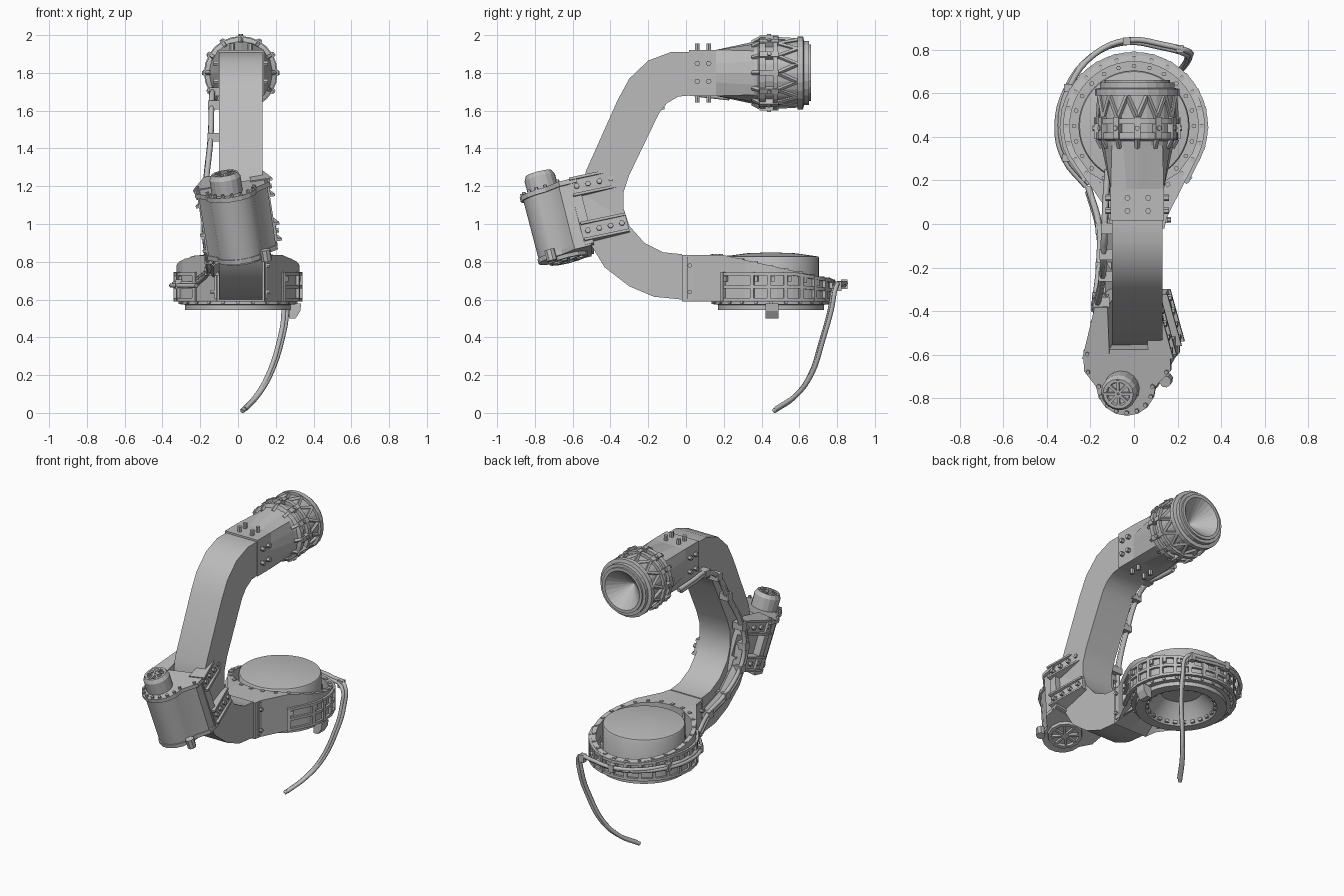
import bpy, bmesh, math
from math import sin, cos, pi, radians, atan2
from mathutils import Vector as V, Matrix

if "Cube" in bpy.data.objects:
    bpy.data.objects.remove(bpy.data.objects["Cube"])

mat = bpy.data.materials.new("neutral grey")
mat.use_nodes = True
grey = (0.5, 0.5, 0.5, 1)
mat.diffuse_color = grey
mat.node_tree.nodes["Principled BSDF"].inputs["Base Color"].default_value = grey


def finish(name, bm, smooth=False):
    bmesh.ops.remove_doubles(bm, verts=bm.verts, dist=0.0002)
    bmesh.ops.recalc_face_normals(bm, faces=bm.faces)
    me = bpy.data.meshes.new(name)
    bm.to_mesh(me)
    bm.free()
    me.materials.append(mat)
    ob = bpy.data.objects.new(name, me)
    bpy.context.collection.objects.link(ob)
    if smooth:
        bpy.ops.object.select_all(action='DESELECT')
        ob.select_set(True)
        bpy.context.view_layer.objects.active = ob
        bpy.ops.object.shade_smooth_by_angle(angle=radians(35))


def loft(bm, rings, caps=True):
    vs = [[bm.verts.new(p) for p in r] for r in rings]
    n = len(vs[0])
    for a, b in zip(vs, vs[1:]):
        for i in range(n):
            j = (i + 1) % n
            bm.faces.new((a[i], a[j], b[j], b[i]))
    if caps:
        bm.faces.new(vs[0])
        bm.faces.new(vs[-1])


def box(bm, c, size, m=Matrix()):
    c, h = V(c), V(size) / 2
    sq = [(-1, -1), (1, -1), (1, 1), (-1, 1)]
    loft(bm, [[m @ (c + V((x * h.x, y * h.y, z * h.z))) for x, y in sq] for z in (-1, 1)])


def rod(bm, a, b, r, n=6):
    a, b = V(a), V(b)
    q = (b - a).to_track_quat('Z', 'Y')
    ring = [q @ V((cos(2 * pi * i / n), sin(2 * pi * i / n), 0)) * r for i in range(n)]
    loft(bm, [[e + p for p in ring] for e in (a, b)])


def lathe(bm, prof, m, n):
    """Revolve (radius, height) points about the z axis of m."""
    loft(bm, [[m @ V((r * cos(2 * pi * i / n), r * sin(2 * pi * i / n), h))
               for i in range(n)] for r, h in prof], caps=False)


def cable(name, pts, width, gap, axis):
    """Two strands side by side along a path."""
    for s in (-1, 1):
        cu = bpy.data.curves.new(name, 'CURVE')
        cu.dimensions, cu.bevel_depth, cu.bevel_resolution = '3D', width, 1
        cu.resolution_u, cu.use_fill_caps = 4, True
        sp = cu.splines.new('BEZIER')
        sp.bezier_points.add(len(pts) - 1)
        for p, bp in zip(pts, sp.bezier_points):
            bp.co = V(p) + V(axis) * gap * s
            bp.handle_left_type = bp.handle_right_type = 'AUTO'
        cu.materials.append(mat)
        bpy.context.collection.objects.link(bpy.data.objects.new(name, cu))


# C-shaped arm: outer and inner edge, from head to base
outer = [(.02, 1.91), (-.08, 1.91), (-.2, 1.865), (-.3, 1.77), (-.36, 1.66), (-.53, 1.28),
         (-.56, 1.1), (-.51, .9), (-.43, .77), (-.3, .67), (-.17, .615), (-.02, .6)]
inner = [(.02, 1.68), (-.04, 1.675), (-.1, 1.64), (-.14, 1.59), (-.17, 1.53), (-.3, 1.26),
         (-.33, 1.17), (-.33, 1.08), (-.3, .99), (-.22, .9), (-.12, .85), (-.02, .84)]
bm = bmesh.new()
loft(bm, [[(-.1, *o), (.13, *o), (.13, *i), (-.1, *i)] for o, i in zip(outer, inner)])
finish("curved_arm", bm, True)

# Base housing: teardrop wall with a sloping rim around a round well
C = V((0, .45))
arc = [C + V((cos(a), sin(a))) * .325 for a in [radians(-25 + 230 * i / 30) for i in range(31)]]
arc = [V((.237, .2))] + arc + [V((-.225, .21))]
tear = arc + [V((-.12, .06)), V((-.11, -.02)), V((.02, -.02)), V((.14, -.02)), V((.15, .03))]
well = [C + (p - C).normalized() * .295 for p in tear]
rim = lambda p: .835 - max(0, p.y - .2) * .225
bm = bmesh.new()
loft(bm, [[(*p, .66) for p in well], [(*p, .59) for p in tear],
          [(*p, rim(p)) for p in tear], [(*p, rim(p)) for p in well],
          [(*p, .66) for p in well]], caps=False)
bm.faces.new([bm.verts.new((*p, .66)) for p in well])
finish("base_housing", bm)

# Frame of bands and ribs around the housing
bm = bmesh.new()
top = lambda p: min(.745, rim(p) - .005)
for low, f in ((.59, 0), (.59, .45), (.59, .88)):
    loft(bm, [[(*(C + (p - C) * k), low + (top(p) - low) * f + dz)
               for k, dz in ((.98, 0), (1.045, 0), (1.045, .018), (.98, .018))] for p in arc])
for p in arc[::2]:
    m = Matrix.Translation((*C, 0)) @ Matrix.Rotation(atan2(p.y - C.y, p.x - C.x), 4, 'Z')
    r, t = (p - C).length, top(p)
    box(bm, (r + .005, 0, (.59 + t) / 2), (.022, .02, t - .59), m)
    box(bm, (r + .006, .022, t - .035), (.014, .018, .03), m)
for x in (-.118, .148):
    box(bm, (x, .1, .715), (.012, .19, .22))
finish("housing_frame", bm)

# Domed drum with a dished underside and bottom flange
bm = bmesh.new()
mb = Matrix.Translation((*C, 0))
lathe(bm, [(0, .74), (.1, .69), (.215, .555), (.22, .545), (.28, .545), (.28, .572), (.305, .575), (.305, .6),
           (.255, .6), (.255, .82), (.25, .828), (.13, .845), (0, .85)], mb, 40)
finish("drum", bm, True)

# Bolts of the drum flange, well floor, rim and neck
bm = bmesh.new()
for i in range(24):
    m = mb @ Matrix.Rotation(2 * pi * i / 24, 4, 'Z')
    rod(bm, m @ V((.275, 0, .66)), m @ V((.275, 0, .69)), .011)
    rod(bm, m @ V((.3, 0, .586)), m @ V((.314, 0, .586)), .01)
    box(bm, (.21, 0, .567), (.02, .025, .025), m)
    box(bm, (.31, 0, rim(m @ V((.31, 0, 0)))), (.02, .02, .01), m)
for x, d in ((-.12, -.025), (.15, .02)):
    for z in (.64, .78):
        rod(bm, (x, .02, z), (x + d, .02, z), .012)
finish("base_bolts", bm)
bm = bmesh.new()
loft(bm, [[(x, .42, z), (x, .49, z), (x + w, .49, z), (x + w, .42, z)]
          for x, w, z in ((.27, .035, .5), (.27, .06, .54), (.27, .065, .58))])
finish("stop_block", bm)

# Head: square bracket lofted into a round collar
H = V((.015, 1.8))
def section(y, r, square):
    ring = []
    for i in range(16):
        c, s = cos(2 * pi * i / 16), sin(2 * pi * i / 16)
        k = 1 / max(abs(c), abs(s)) if square else 1
        ring.append((H.x + r * k * c, y, H.y + r * k * s))
    return ring
bm = bmesh.new()
loft(bm, [section(.015, .122, True), section(.16, .122, True),
          section(.36, .165, False), section(.42, .175, False)])
finish("head_bracket", bm)

# Round head with a conical recess
bm = bmesh.new()
mh = Matrix.Translation((H.x, 0, H.y)) @ Matrix.Rotation(-pi / 2, 4, 'X')
lathe(bm, [(0, .38), (.165, .38), (.19, .39), (.19, .42), (.17, .42), (.17, .46), (.195, .46), (.195, .485),
           (.175, .485), (.175, .59), (.193, .59), (.193, .62), (.17, .625), (.17, .65),
           (.15, .65), (.15, .662), (.13, .662), (0, .53)], mh, 24)
finish("head", bm)

# Collar blocks, gussets and zigzag struts of the head
bm = bmesh.new()
at = lambda r, a, y: mh @ V((r * cos(a), r * sin(a), y))
for i in range(12):
    a, b = 2 * pi * i / 12, 2 * pi * (i + .5) / 12
    m = mh @ Matrix.Rotation(a, 4, 'Z')
    box(bm, (.183, 0, .44), (.032, .03, .1), m)
    rod(bm, m @ V((.16, 0, .35)), m @ V((.182, 0, .39)), .012, 4)
    rod(bm, m @ V((.19, 0, .44)), m @ V((.206, 0, .44)), .012)
    rod(bm, at(.178, a, .485), at(.178, b, .59), .012, 4)
    rod(bm, at(.178, b, .59), at(.178, 2 * b - a, .485), .012, 4)
for y in (.06, .12):
    for s in (-1, 1):
        for k in (-.045, .05):
            rod(bm, (H.x + s * .12, y, H.y + k), (H.x + s * .145, y, H.y + k), .015)
            rod(bm, (H.x + k, y, H.y + s * .12), (H.x + k, y, H.y + s * .156), .014)
finish("head_fittings", bm)

# Tilted motor: rounded body between two plates
M = (Matrix.Translation((0, -.67, 1)) @ Matrix.Rotation(radians(-9), 4, 'Y')
     @ Matrix.Rotation(radians(14), 4, 'X'))
def outline(k, z):
    pts = [(.19, .13), (-.19, .13), (-.19, .04)]
    pts += [(-.01 + .13 * cos(a), -.03 + .13 * sin(a)) for a in [pi + pi * i / 8 for i in range(9)]]
    return [M @ V((x * k, y * k, z)) for x, y in pts + [(.19, .04)]]
bm = bmesh.new()
loft(bm, [outline(.95, -.17), outline(.97, .18)])
finish("motor_body", bm, True)
bm = bmesh.new()
loft(bm, [outline(1.06, .165), outline(1.06, .19)])
loft(bm, [outline(.99, -.18), outline(.99, -.155)])
finish("motor_plates", bm)

# Motor cap, bottom fan ring and bolts
bm = bmesh.new()
mc = M @ Matrix.Translation((-.03, -.04, 0))
lathe(bm, [(0, .19), (.083, .19), (.083, .27), (.07, .295), (.055, .295), (.05, .28), (0, .28)], mc, 16)
lathe(bm, [(0, -.17), (.11, -.17), (.105, -.2), (.085, -.2), (.08, -.185), (0, -.185)], M, 12)
for i in range(8):
    m = Matrix.Rotation(2 * pi * i / 8, 4, 'Z')
    box(bm, (.035, 0, .285), (.06, .012, .022), mc @ m)
    box(bm, (.045, 0, -.192), (.09, .014, .02), M @ m)
for p in outline(.96, .185)[1:]:
    rod(bm, p, p + M.to_3x3() @ V((0, 0, .02)), .01)
rod(bm, M @ V((.12, -.09, -.2)), M @ V((.12, -.09, -.14)), .028, 8)
finish("motor_fittings", bm)

# Clamp with wedge-shaped jaws gripping the arm
bm = bmesh.new()
box(bm, (0, .12, .01), (.38, .05, .36), M)
def wedge(s, x0, x1, face, z, h):
    loft(bm, [[M @ V((x, y, z + dz)) for x, dz in ((face, -h), (s, -h), (s, h), (face, h))]
              for s, y in ((x0, .1), (x1, .345))])
for side, x0, x1, face in ((1, .195, .15, .1), (-1, -.185, -.13, -.08)):
    wedge(side, x0 - side * .035, x1 - side * .02, face, .03, .16)
    for z in (.145, -.1):
        wedge(side, x0, x1, face, z, .05)
        for dz in (-.044, .044):
            wedge(side, x0 + side * .022, x1 + side * .01, face, z + dz, .007)
        for i in range(4):
            p = V((x0 + (x1 - x0) * (i + .5) / 4, .13 + .062 * i, z))
            rod(bm, M @ p, M @ (p + V((side * .018, 0, 0))), .015)
finish("clamp", bm)

# Cable trunk on the right flank of the arm
trunk = [(-.12, .24, 1.675), (-.13, .1, 1.69), (-.135, -.02, 1.7), (-.14, -.14, 1.63), (-.145, -.24, 1.46),
         (-.17, -.36, 1.22), (-.18, -.38, 1.08), (-.175, -.34, .94), (-.16, -.2, .81), (-.16, -.02, .75),
         (-.21, .16, .7)]
cable("arm_hose", trunk, .015, .013, (0, .8, .6))
bm = bmesh.new()
for p in trunk[2:10]:
    box(bm, (p[0] + .02, p[1], p[2]), (.075, .05, .045))
for a, b in zip(trunk[6:9], trunk[7:10]):
    rod(bm, (-.13, *a[1:]), (-.13, *b[1:]), .035, 4)
finish("hose_brackets", bm)

# Cable around the housing and the loose hanging end
loop = [(C.x + r * cos(radians(a)), C.y + r * sin(radians(a)), .68)
        for a, r in ((232, .345), (205, .345), (180, .345), (150, .35), (120, .375), (95, .39), (70, .39))]
cable("hanging_cable", loop + [(.235, .79, .665), (.25, .765, .54), (.225, .72, .38), (.165, .66, .2),
                               (.1, .58, .09), (.03, .47, .015)], .013, .011, (.7, .5, .5))
bm = bmesh.new()
for p in loop[1::2] + [(.21, .805, .67)]:
    box(bm, p, (.035, .035, .05))
finish("cable_clips", bm)
